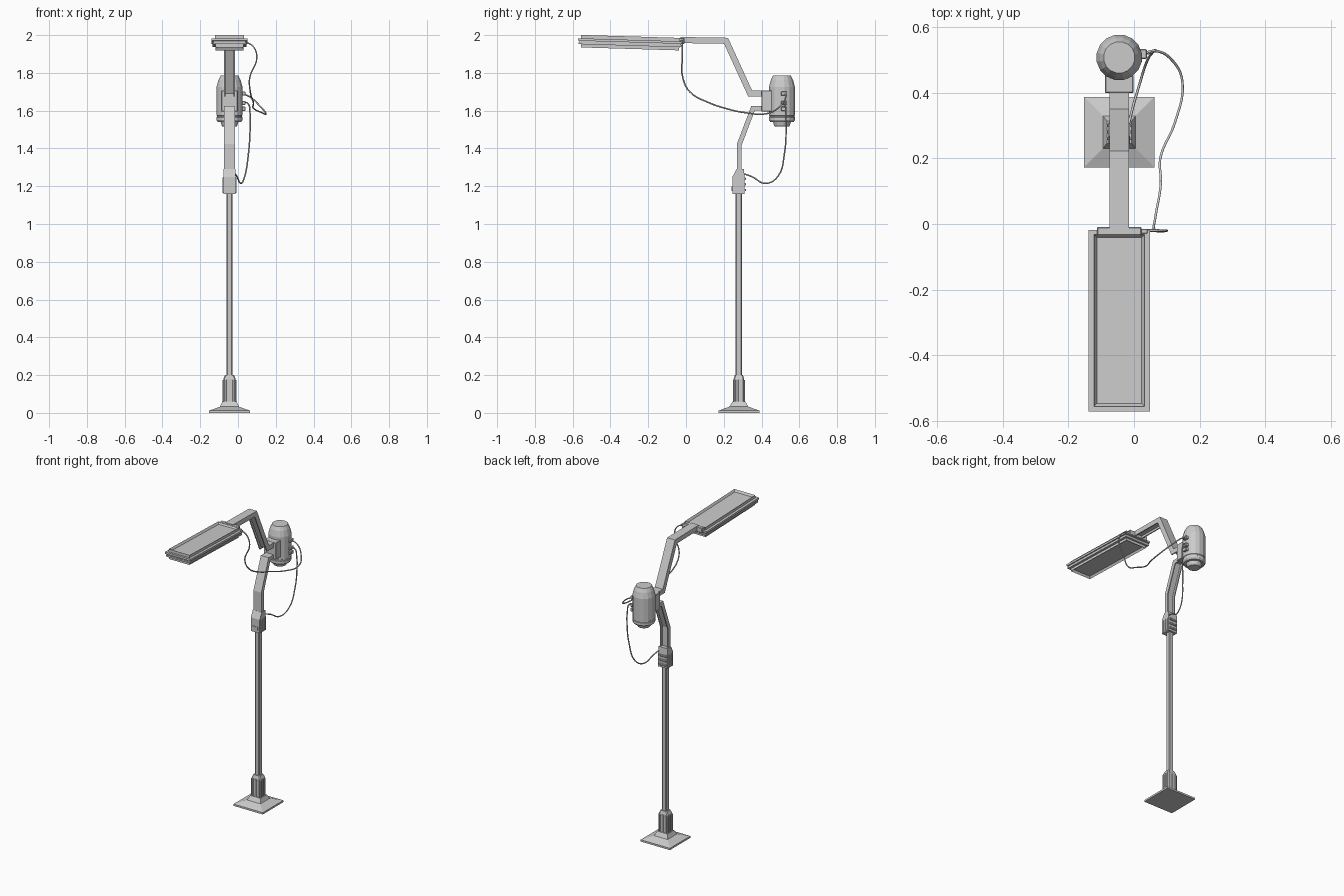
import bpy, bmesh, math
from mathutils import Vector, Matrix

if "Cube" in bpy.data.objects:
    bpy.data.objects.remove(bpy.data.objects["Cube"])

CX, PY = -0.045, 0.28          # post axis
CY = 0.508                     # canister axis


def make(name, bm):
    bmesh.ops.recalc_face_normals(bm, faces=bm.faces)
    me = bpy.data.meshes.new(name)
    bm.to_mesh(me)
    bm.free()
    ob = bpy.data.objects.new(name, me)
    bpy.context.collection.objects.link(ob)
    return ob


def box(name, center, size, bevel=0):
    bm = bmesh.new()
    bmesh.ops.create_cube(bm, size=1)
    for v in bm.verts:
        v.co = Vector(center) + Vector(a * b for a, b in zip(v.co, size))
    if bevel:
        bmesh.ops.bevel(bm, geom=bm.edges[:], offset=bevel, segments=1, affect='EDGES')
    return make(name, bm)


def skin(name, rings):
    """Join equal-length closed rings of points and cap both ends."""
    bm = bmesh.new()
    vs = [[bm.verts.new(p) for p in r] for r in rings]
    n = len(vs[0])
    for a, b in zip(vs, vs[1:]):
        for i in range(n):
            bm.faces.new((a[i], a[(i + 1) % n], b[(i + 1) % n], b[i]))
    bm.faces.new(vs[0])
    bm.faces.new(vs[-1])
    return make(name, bm)


def rects(name, levels, chamfer=0.0):
    """Stack of rectangles: (half x, y min, y max, z), optional cut corners."""
    rings = []
    for hx, y0, y1, z in levels:
        c = chamfer
        if c:
            r = [(hx, y0 + c), (hx, y1 - c), (hx - c, y1), (c - hx, y1),
                 (-hx, y1 - c), (-hx, y0 + c), (c - hx, y0), (hx - c, y0)]
        else:
            r = [(hx, y0), (hx, y1), (-hx, y1), (-hx, y0)]
        rings.append([(CX + x, PY + y, z) for x, y in r])
    return skin(name, rings)


def lathe(name, prof, sides):
    rings = [[(CX + r * math.cos(2 * math.pi * (i + .5) / sides),
               CY + r * math.sin(2 * math.pi * (i + .5) / sides), z)
              for i in range(sides)] for r, z in prof]
    return skin(name, rings)


def channel(name, path, hw, t, side):
    """Sweep a U channel along a y-z path with mitred bends; side = open side."""
    wall, web = 0.007, 0.014
    sec = [(-hw, -t), (hw, -t), (hw, t), (hw - wall, t), (hw - wall, t - web),
           (wall - hw, t - web), (wall - hw, t), (-hw, t)]
    pts = [Vector(p) for p in path]
    rings = []
    for i, p in enumerate(pts):
        d0 = (p - pts[i - 1]).normalized() if i else (pts[1] - p).normalized()
        d1 = (pts[i + 1] - p).normalized() if i < len(pts) - 1 else d0
        d = (d0 + d1).normalized()
        n = Vector((d.y, -d.x)) * side / d.dot(d0)
        rings.append([(CX + u, p.x + n.x * v, p.y + n.y * v) for u, v in sec])
    return skin(name, rings)


def cable(name, pts, r=0.004):
    cu = bpy.data.curves.new(name, 'CURVE')
    cu.dimensions = '3D'
    cu.bevel_depth, cu.bevel_resolution, cu.resolution_u = r, 1, 5
    cu.use_fill_caps = True
    sp = cu.splines.new('BEZIER')
    sp.bezier_points.add(len(pts) - 1)
    for b, p in zip(sp.bezier_points, pts):
        b.co = p
        b.handle_left_type = b.handle_right_type = 'AUTO'
    ob = bpy.data.objects.new(name, cu)
    bpy.context.collection.objects.link(ob)


# Base plate and socket with ribs and bolts
rects("base_plate", [(.108, -.108, .108, 0), (.108, -.108, .108, .012),
                     (.05, -.05, .05, .033), (.038, -.034, .034, .06)])
rects("base_socket", [(.033, -.028, .028, .03), (.033, -.028, .028, .18),
                      (.024, -.022, .022, .2)], .006)
for s in (-1, 1):
    for k in (-1, 0, 1):
        box("socket_rib_side", (CX + s * .034, PY + k * .02, .11), (.008, .009, .13), .002)
        box("socket_rib_face", (CX + k * .023, PY + s * .028, .11), (.012, .008, .13), .002)
    for k in (-1, 1):
        box("base_bolt", (CX + s * .036, PY + k * .03, .04), (.012, .012, .03), .003)

# Pole
rects("pole", [(.016, -.017, .017, .15), (.016, -.017, .017, 1.18)], .005)

# Junction box at the pole top
rects("junction_box", [(.033, -.034, .03, 1.16), (.033, -.034, .03, 1.25),
                       (.033, -.012, .026, 1.292)])
box("junction_label_plate", (CX, PY - .035, 1.187), (.04, .006, .022))
for k in range(3):
    box("junction_louvre", (CX, PY + .031, 1.18 + .03 * k), (.056, .012, .012), .002)
    for s in (-1, 1):
        box("junction_side_rib", (CX + s * .033, PY - .02 + .02 * k, 1.205), (.006, .009, .08))

# Bent channel arms and their bracket
channel("lower_arm", [(.282, 1.27), (.282, 1.42), (.355, 1.613), (.41, 1.613)], .029, .013, 1)
channel("upper_arm", [(.41, 1.69), (.34, 1.69), (.212, 1.97), (-.03, 1.974)], .029, .016, -1)
box("arm_bracket", (CX, .427, 1.651), (.088, .056, .112), .003)

# Canister
lathe("canister", [(.038, 1.515), (.043, 1.523), (.048, 1.54), (.063, 1.54), (.07, 1.55),
                   (.07, 1.565), (.067, 1.567), (.067, 1.573), (.07, 1.575),
                   (.07, 1.725), (.06, 1.762), (.048, 1.786)], 16)
for z in (1.69, 1.64, 1.61):
    box("canister_clip", (CX + .072, CY + .01, z), (.024, .03, .022), .003)

# Lamp head: layered frame, recessed on both faces, tilted slightly
tilt = Matrix.Translation((CX, -.295, 1.961)) @ Matrix.Rotation(-.03, 4, 'X')


def slab(name, hx, hy, z0, z1, inset=0, depth=0):
    ob = box(name, (0, 0, (z0 + z1) / 2), (hx * 2, hy * 2, z1 - z0))
    if inset:
        bm = bmesh.new()
        bm.from_mesh(ob.data)
        s = 1 if depth < 0 else -1      # recess top or bottom
        f = [q for q in bm.faces if q.normal.z * s > .9]
        bmesh.ops.inset_region(bm, faces=f, thickness=inset)
        bmesh.ops.translate(bm, verts=f[0].verts[:], vec=(0, 0, depth))
        bm.to_mesh(ob.data)
        bm.free()
    ob.matrix_world = tilt


slab("lamp_top_frame", .077, .262, .005, .032, .013, -.014)
slab("lamp_upper_flange", .094, .277, .001, .014)
slab("lamp_core", .086, .269, -.008, .002)
slab("lamp_lower_flange", .09, .273, -.017, -.007)
slab("lamp_bottom_frame", .075, .26, -.034, -.016, .011, .014)
box("lamp_mount", (CX, -.022, 1.969), (.136, .026, .034), .003)
box("lamp_plug", (.026, -.022, 1.966), (.03, .014, .014), .002)

# Cables
cable("lamp_cable", [(.025, -.02, 1.966), (.075, -.02, 1.945), (.1, -.02, 1.885),
                     (.062, -.017, 1.775), (.065, .02, 1.70), (.082, .127, 1.64),
                     (.08, .2, 1.615), (.125, .31, 1.59), (.148, .43, 1.585),
                     (.12, .495, 1.62), (.06, .528, 1.675), (.02, .515, 1.69)])
cable("junction_cable", [(.02, .515, 1.643), (.05, .523, 1.64), (.064, .528, 1.58),
                         (.064, .53, 1.5), (.056, .522, 1.38), (.035, .485, 1.25),
                         (.015, .42, 1.215), (-.005, .35, 1.25), (-.018, .295, 1.27)])
